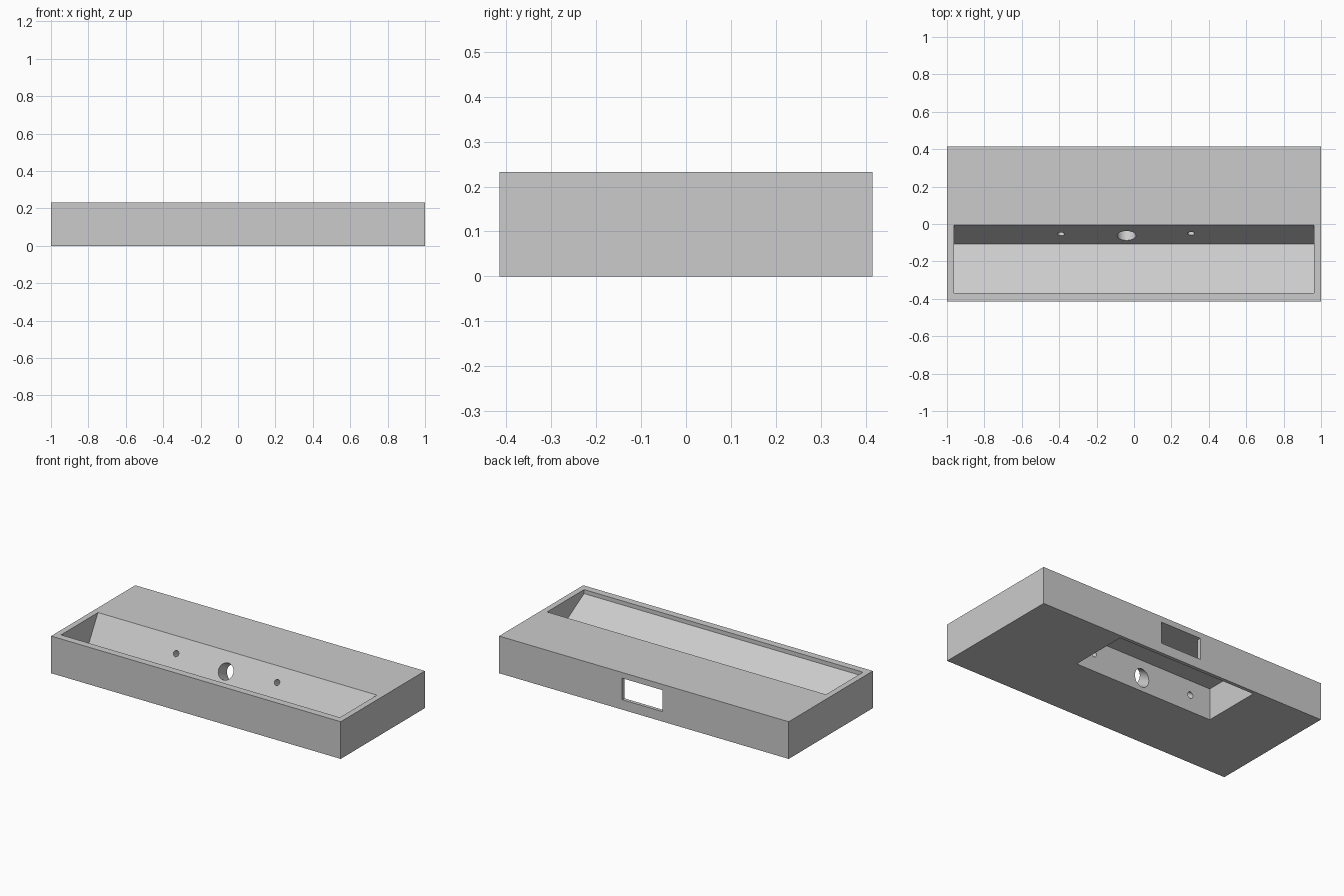
import bpy, bmesh, math
from mathutils import Matrix, Vector

if "Cube" in bpy.data.objects:
    bpy.data.objects.remove(bpy.data.objects["Cube"], do_unlink=True)

HEIGHT, DEPTH = 0.232, 0.83

grey = bpy.data.materials.new("plain grey")
grey.use_nodes = True
grey.diffuse_color = (0.6, 0.6, 0.6, 1)
grey.node_tree.nodes["Principled BSDF"].inputs["Base Color"].default_value = (0.6, 0.6, 0.6, 1)


def add_object(name, bm):
    bmesh.ops.recalc_face_normals(bm, faces=bm.faces)
    mesh = bpy.data.meshes.new(name)
    bm.to_mesh(mesh)
    bm.free()
    mesh.materials.append(grey)
    obj = bpy.data.objects.new(name, mesh)
    bpy.context.collection.objects.link(obj)
    return obj


def box(name, low, high):
    low, high = Vector(low), Vector(high)
    bm = bmesh.new()
    matrix = Matrix.Translation((low + high) / 2) @ Matrix.Diagonal((*(high - low), 1))
    bmesh.ops.create_cube(bm, size=1, matrix=matrix)
    return add_object(name, bm)


def prism(name, profile, x0, x1):
    """Extrude a (y, z) profile along x."""
    bm = bmesh.new()
    face = bm.faces.new([bm.verts.new((x0, y, z)) for y, z in profile])
    new = bmesh.ops.extrude_face_region(bm, geom=[face])["geom"]
    moved = [v for v in new if isinstance(v, bmesh.types.BMVert)]
    bmesh.ops.translate(bm, verts=moved, vec=(x1 - x0, 0, 0))
    return add_object(name, bm)


def bore(name, centre, radius):
    """Cylinder square to the steep groove wall."""
    bm = bmesh.new()
    matrix = Matrix.Translation(centre) @ Matrix.Rotation(math.radians(60), 4, "X")
    bmesh.ops.create_cone(bm, cap_ends=True, segments=40, radius1=radius,
                          radius2=radius, depth=0.28, matrix=matrix)
    return add_object(name, bm)


# Solid body
body = box("body", (-1, -DEPTH / 2, 0), (1, DEPTH / 2, HEIGHT))

# Groove with a short upright lip, a shallow front slope and a steep rear wall
groove = prism("groove_cutter", [(-0.37, 0.3), (-0.37, 0.207), (-0.107, 0.055),
                                 (-0.005, HEIGHT), (-0.005, 0.3)], -0.963, 0.963)

# Hollow underneath, and the window from it through the back
pocket = box("pocket_cutter", (-0.53, 0.02, -0.1), (0.43, 0.393, 0.196))
window = box("window_cutter", (-0.13, 0.3, 0.062), (0.15, 0.5, 0.196))

# One large and two small bores from groove to hollow
cutters = [groove, pocket, window,
           bore("large_bore_cutter", (-0.04, -0.061, 0.132), 0.05),
           bore("small_bore_cutter", (-0.39, -0.053, 0.147), 0.018),
           bore("small_bore_cutter", (0.305, -0.050, 0.152), 0.018)]

for cutter in cutters:
    cutter.hide_render = True
    mod = body.modifiers.new(cutter.name, "BOOLEAN")
    mod.operation = "DIFFERENCE"
    mod.solver = "EXACT"
    mod.object = cutter

# Bake the cuts and drop the cutters
bpy.context.view_layer.update()
result = bpy.data.meshes.new_from_object(body.evaluated_get(bpy.context.evaluated_depsgraph_get()))
body.modifiers.clear()
body.data = result
for cutter in cutters:
    bpy.data.objects.remove(cutter, do_unlink=True)

bpy.context.view_layer.objects.active = body
body.select_set(True)
bpy.ops.object.shade_smooth_by_angle(angle=math.radians(30))
